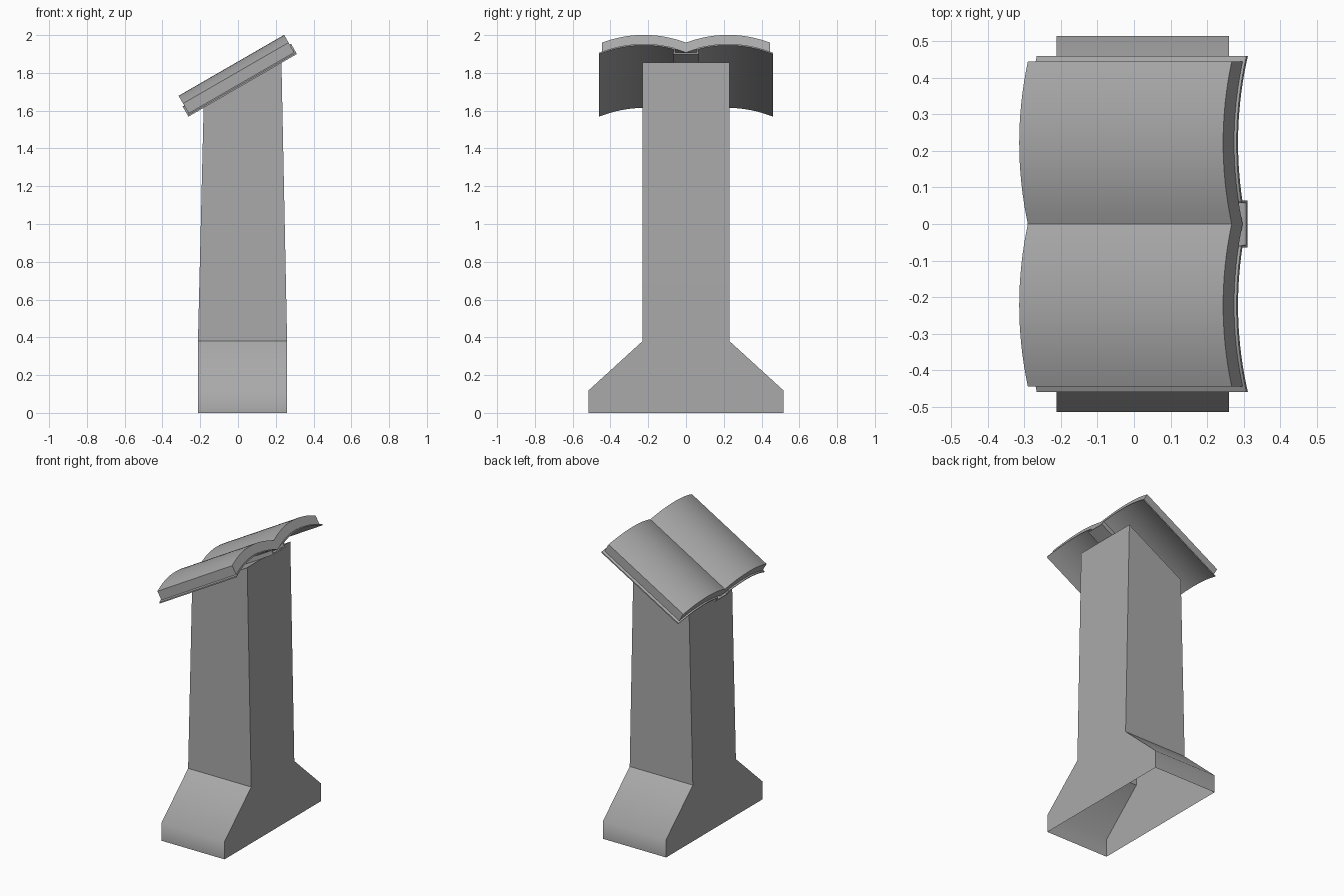
import bpy, bmesh, math

cube = bpy.data.objects.get("Cube")
if cube:
    bpy.data.objects.remove(cube, do_unlink=True)

stone = bpy.data.materials.new("grey_stone")
stone.use_nodes = True
GREY = (0.4, 0.4, 0.4, 1)
stone.diffuse_color = GREY
stone.node_tree.nodes["Principled BSDF"].inputs["Base Color"].default_value = GREY

TILT = math.radians(30)
FOOT_TOP = 0.12


def finish(bm, name, soft_height=None):
    """Turn a bmesh into a smooth-shaded object with sharp creases."""
    bmesh.ops.recalc_face_normals(bm, faces=bm.faces)
    for f in bm.faces:
        f.smooth = True
    for e in bm.edges:
        soft = soft_height is not None and all(abs(v.co.z - soft_height) < 1e-4 for v in e.verts)
        e.smooth = soft or e.calc_face_angle(0) < TILT
    mesh = bpy.data.meshes.new(name)
    bm.to_mesh(mesh)
    bm.free()
    mesh.materials.append(stone)
    obj = bpy.data.objects.new(name, mesh)
    bpy.context.collection.objects.link(obj)
    return obj


def strip(name, upper, lower, start, end):
    """Extrude the band between two profiles along the book, then tilt it."""
    bm = bmesh.new()
    rings = []
    for (ya, za), (yb, zb) in zip(upper, lower):
        rings.append([bm.verts.new(p) for p in
                      ((start, ya, za), (end, ya, za), (end, yb, zb), (start, yb, zb))])
    for a, b in zip(rings, rings[1:]):
        for i in range(4):
            j = (i + 1) % 4
            bm.faces.new((a[i], a[j], b[j], b[i]))
    bm.faces.new(rings[0])
    bm.faces.new(rings[-1])
    obj = finish(bm, name)
    obj.rotation_euler.y = -TILT
    return obj


def arch(y0, y1, crest, steps=16):
    """One bulging half of the open book."""
    half = 0.2225
    ys = [y0 + (y1 - y0) * i / steps for i in range(steps + 1)]
    return [(y, crest - 0.047 * ((abs(y) - half) / half) ** 2) for y in ys]


def lowered(points, depth):
    return [(y, z - depth) for y, z in points]


# Hollow pedestal: flared foot, then a tapering column with a sloping top
bm = bmesh.new()
levels = [  # half depth, left x, left z, right x, right z
    (0.515, -0.212, 0, 0.26, 0),
    (0.515, -0.212, FOOT_TOP, 0.26, FOOT_TOP),
    (0.23, -0.212, 0.38, 0.26, 0.38),
    (0.23, -0.182, 1.617, 0.23, 1.855),
]
rings = [[bm.verts.new(p) for p in ((xl, -d, zl), (xr, -d, zr), (xr, d, zr), (xl, d, zl))]
         for d, xl, zl, xr, zr in levels]
for a, b in zip(rings, rings[1:]):
    for i in range(4):
        j = (i + 1) % 4
        bm.faces.new((a[i], a[j], b[j], b[i]))
bm.faces.new(rings[-1])
finish(bm, "pedestal", FOOT_TOP)

# Page block with two arched halves
pages = arch(-0.445, 0, 1.611) + arch(0, 0.445, 1.611)[1:]
strip("pages", pages, lowered(pages, 0.06), 0.567, 1.212)

# Thin cover boards under each half
for side, name in ((-1, "right_cover"), (1, "left_cover")):
    board = arch(side * 0.06, side * 0.46, 1.551)
    strip(name, board, lowered(board, 0.008), 0.557, 1.22)

# Flat channel-shaped spine joining the covers
outer = [(-0.065, 1.526), (-0.065, 1.491), (0.065, 1.491), (0.065, 1.526)]
inner = [(-0.057, 1.52), (-0.057, 1.499), (0.057, 1.499), (0.057, 1.52)]
strip("spine", inner, outer, 0.557, 1.22)
